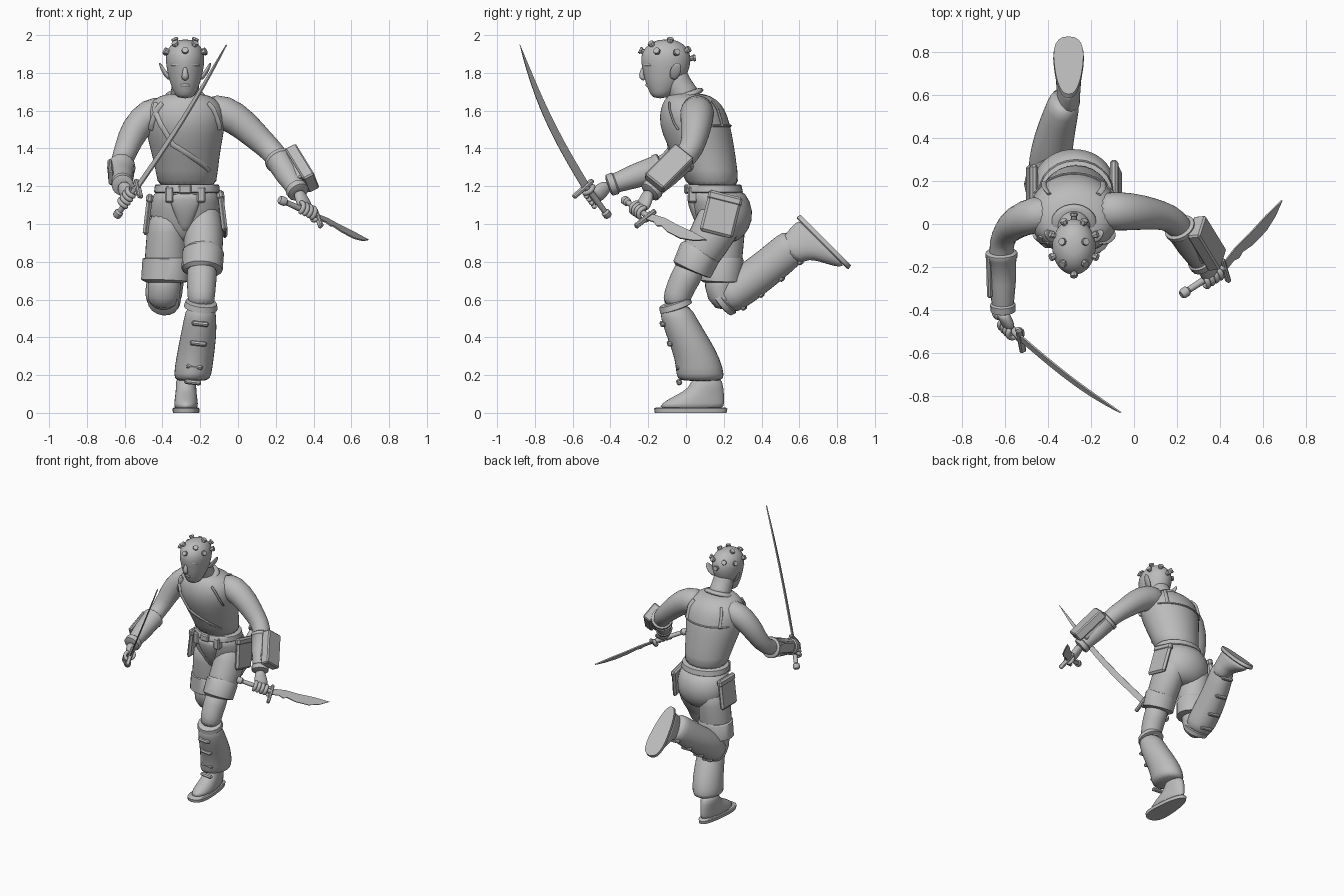
import bpy, bmesh
from math import sin, cos, pi, radians, copysign
from mathutils import Vector, Matrix

X, Y, Z = Vector((1, 0, 0)), Vector((0, 1, 0)), Vector((0, 0, 1))
MID = -.28  # body centre line

if "Cube" in bpy.data.objects:
    bpy.data.objects.remove(bpy.data.objects["Cube"])

grey = bpy.data.materials.new("clay_grey")
grey.use_nodes = True
grey.diffuse_color = (.5, .5, .5, 1)
grey.node_tree.nodes["Principled BSDF"].inputs["Base Color"].default_value = grey.diffuse_color


def finish(name, bm, sub=0, angle=40):
    bmesh.ops.recalc_face_normals(bm, faces=bm.faces)
    mesh = bpy.data.meshes.new(name)
    bm.to_mesh(mesh)
    bm.free()
    mesh.materials.append(grey)
    mesh.shade_smooth()
    mesh.set_sharp_from_angle(angle=radians(180 if sub else angle))
    obj = bpy.data.objects.new(name, mesh)
    bpy.context.scene.collection.objects.link(obj)
    if sub:
        obj.modifiers.new("smooth", "SUBSURF").levels = sub
        obj.modifiers["smooth"].render_levels = sub
    return obj


def frame(axis, hint=X):
    """Rotation whose z follows axis and whose x is near hint."""
    z = Vector(axis).normalized()
    hint = Vector(hint)
    x = (hint - z * hint.dot(z)).normalized()
    return Matrix((x, z.cross(x), z)).transposed()


def loft(name, rings, tilt=True, sub=1, segs=16, hint=X, power=1):
    """Tube through rings (x, y, z, radius[, second radius]); power below 1 squares it."""
    bm = bmesh.new()
    pts = [Vector(r[:3]) for r in rings]
    bend = lambda v: copysign(abs(v) ** power, v)
    loops = []
    for i, r in enumerate(rings):
        axis = pts[min(i + 1, len(pts) - 1)] - pts[max(i - 1, 0)] if tilt else Z
        rot = frame(axis, hint)
        turn = [2 * pi * k / segs for k in range(segs)]
        loops.append([bm.verts.new(pts[i] + rot @ Vector((r[3] * bend(cos(a)), r[-1] * bend(sin(a)), 0)))
                      for a in turn])
    for low, high in zip(loops, loops[1:]):
        for k in range(segs):
            n = (k + 1) % segs
            bm.faces.new((low[k], low[n], high[n], high[k]))
    bm.faces.new(loops[0])
    bm.faces.new(loops[-1])
    return finish(name, bm, sub)


def box(name, center, size, axis=Z, hint=X, bevel=.008):
    bm = bmesh.new()
    bmesh.ops.create_cube(bm, size=1)
    bmesh.ops.scale(bm, vec=size, verts=bm.verts)
    bmesh.ops.bevel(bm, geom=bm.edges[:], offset=bevel, segments=1, affect="EDGES")
    bmesh.ops.transform(bm, matrix=Matrix.Translation(center) @ frame(axis, hint).to_4x4(), verts=bm.verts)
    return finish(name, bm, angle=25)


def blade(name, origin, tip, side, outline):
    """Thin blade: outline points are (along, across)."""
    rot = frame(Vector(tip) - Vector(origin), side)
    bm = bmesh.new()
    for k in (-1, 1):
        bm.faces.new([bm.verts.new(Vector(origin) + rot @ Vector((w, k * .004, u))) for u, w in outline])
    front, back = [list(f.verts) for f in bm.faces]
    for i in range(len(front)):
        j = i - 1
        bm.faces.new((front[i], front[j], back[j], back[i]))
    return finish(name, bm, angle=25)


# Torso, with a sampler so straps can follow its surface
torso = [(MID + .01, .15, 1.17, .158, .135), (MID + .01, .125, 1.28, .163, .15),
         (MID, .075, 1.42, .193, .18), (MID, .045, 1.53, .216, .19), (MID, .035, 1.61, .212, .172),
         (MID, .025, 1.66, .17, .14), (MID, .005, 1.695, .1, .09)]
loft("torso", torso, tilt=False, segs=24)


def strap(name, path, wide=.014, thick=.006):
    """Band over the torso through (angle, height) points."""
    rings = []
    for (a0, z0), (a1, z1) in zip(path, path[1:]):
        for k in range(9):
            f = k / 8
            a, z = radians(a0 + (a1 - a0) * f), z0 + (z1 - z0) * f
            i = max(n for n in range(len(torso) - 1) if torso[n][2] <= z)
            low, high = Vector(torso[i]), Vector(torso[i + 1])
            c = low.lerp(high, (z - low[2]) / (high[2] - low[2]))
            rings.append((c[0] + c[3] * cos(a), c[1] + c[4] * sin(a), z, thick, wide))
    clean = [r for n, r in enumerate(rings) if n == 0 or (Vector(r[:3]) - Vector(rings[n - 1][:3])).length > .002]
    loft(name, clean, sub=0, segs=8, hint=(.3, 1, .1))


strap("chest_strap", [(-145, 1.64), (-110, 1.42), (-45, 1.28)])
strap("vest_back_seam", [(30, 1.52), (150, 1.52)], .006)
for side, a in (("left", 50), ("right", 130)):
    strap(side + "_back_strap", [(a, 1.52), (a, 1.65)])
    strap(side + "_vest_edge", [(-a, 1.64), (-a + (20 if side == "left" else -20), 1.5)])

# Neck, collar and head
loft("neck", [(MID, .02, 1.64, .085), (MID, -.02, 1.7, .075), (MID, -.055, 1.76, .073), (MID, -.07, 1.82, .07)])
loft("collar", [(MID, .005, 1.65, .125, .12), (MID, -.01, 1.68, .108, .105), (MID, -.015, 1.695, .09, .088)])
loft("head", [(MID, -.138, 1.664, .042, .04), (MID, -.125, 1.70, .062, .07), (MID, -.117, 1.75, .082, .1),
              (MID, -.107, 1.8, .094, .12), (MID, -.107, 1.86, .105, .135), (MID, -.107, 1.91, .102, .13),
              (MID, -.105, 1.955, .075, .093), (MID, -.105, 1.978, .03, .04)], tilt=False, segs=20)
loft("nose", [(MID, -.222, 1.835, .01), (MID, -.233, 1.8, .015), (MID, -.238, 1.778, .022, .016),
              (MID, -.215, 1.765, .015)], segs=10)
loft("lips", [(MID - .035, -.19, 1.733, .006), (MID, -.216, 1.737, .011), (MID + .035, -.19, 1.733, .006)],
     segs=8, hint=Z)
for side, s in (("left", 1), ("right", -1)):
    loft(side + "_brow", [(MID + s * .015, -.226, 1.838, .008), (MID + s * .05, -.213, 1.846, .01),
                          (MID + s * .08, -.18, 1.84, .006)], segs=8, hint=Z)
    loft(side + "_ear", [(MID + s * .08, -.07, 1.765, .012, .018), (MID + s * .105, -.06, 1.795, .012, .03),
                         (MID + s * .122, -.05, 1.825, .01, .03), (MID + s * .137, -.04, 1.855, .005, .012)], segs=10)

# Studs over the skull
skull = Vector((MID, -.105, 1.86))
half = [(.45, -.55, .75), (.45, .15, .9), (.9, -.35, .45), (.9, .4, .4), (.4, .8, .5)]
studs = half + [(-x, y, z) for x, y, z in half] + [(0, -1, .5), (0, 1, .15)]
for n, d in enumerate(studs):
    d = Vector(d).normalized()
    foot = skull + Vector((d.x * .1, d.y * .128, d.z * .11))
    loft(f"head_stud_{n}", [(*(foot + d * h), r) for h, r in ((-.012, .013), (.016, .014), (.018, .019), (.03, .017))],
         sub=0, segs=8, hint=(.3, .2, .9) if abs(d.x) > .8 else X)

# Arms: shoulder, elbow, wrist
right_elbow, right_wrist = Vector((-.62, -.08, 1.32)), Vector((-.61, -.42, 1.2))
left_elbow, left_wrist = Vector((.19, .02, 1.38)), Vector((.325, -.2, 1.16))
loft("right_arm", [(-.36, .05, 1.6, .085), (-.47, .045, 1.59, .092), (-.55, .01, 1.5, .08),
                   (-.59, -.03, 1.4, .065), (*right_elbow, .06), (-.62, -.2, 1.28, .055), (*right_wrist, .035)], hint=Y + X)
loft("left_arm", [(-.19, .06, 1.6, .085), (-.07, .06, 1.6, .095), (.04, .055, 1.52, .083),
                  (.13, .04, 1.43, .068), (*left_elbow, .064), (.26, -.08, 1.27, .055), (*left_wrist, .035)], hint=Y)
for side, a, b in (("right", right_elbow, right_wrist), ("left", left_elbow, left_wrist)):
    shape = ((.14, .066), (.16, .075), (.22, .075), (.24, .069), (.55, .064), (.85, .052), (.87, .06), (.96, .058), (.98, .04))
    loft(side + "_bracer", [(*a.lerp(b, f), r) for f, r in shape], sub=0)
guard_dir = left_wrist - left_elbow
box("left_forearm_plate", (.34, -.09, 1.295), (.065, .13, .25), guard_dir, (.8, .15, .5))
box("left_plate_mount", (.3, -.085, 1.285), (.05, .1, .2), guard_dir, (.8, .15, .5))
box("right_forearm_plate", (-.675, -.24, 1.275), (.025, .08, .2), right_wrist - right_elbow, -X)


def sword(side, pommel, guard, tip, grip, wrist, across, outline):
    """Handle, cross guard, blade and the hand that holds it."""
    pommel, guard, grip = Vector(pommel), Vector(guard), Vector(grip)
    u = (guard - pommel).normalized()
    rot = frame(u, across)
    loft(side + "_sword_handle", [(*pommel.lerp(guard, f), r) for f, r in
                                  ((0, .018), (.04, .024), (.14, .024), (.18, .015), (.6, .017), (1, .016))], sub=0, segs=10)
    box(side + "_sword_guard", guard + rot @ Vector((.02, 0, 0)), (.14, .03, .022), u, across, .006)
    blade(side + "_sword_blade", guard, tip, across, outline)
    reach = (wrist - grip) - u * (wrist - grip).dot(u)
    back = reach.normalized()
    knuckle = grip + back * .022
    loft(side + "_hand", [(*wrist.lerp(knuckle, f), a, b) for f, a, b in
                          ((-.2, .03, .03), (.3, .042, .028), (.8, .05, .03), (1.2, .04, .024))], hint=u, segs=12)
    out = u.cross(back)
    for n in range(5):
        spin = 1 if n < 4 else -1  # the last one is the thumb
        base = grip + u * (-.04 + .026 * n)
        arc = [base + (back * cos(t) + out * sin(t) * spin) * .034 for t in (.2, 1, 1.8, 2.6, 3.5)]
        loft(f"{side}_finger_{n}", [(*p, .0145) for p in arc], segs=8, hint=u)


bow = lambda s: .028 * sin(pi * s)
steps = [k / 12 for k in range(13)]
length = .95
sabre = [(length * s, bow(s) - .02 * (1 - s ** 3)) for s in steps]
sabre += [(length * s, bow(s) + .022 * (1 - s ** 4)) for s in reversed(steps[:-1])]
sword("right", (-.645, -.41, 1.04), (-.53, -.53, 1.2), (-.06, -.88, 1.95), (-.58, -.485, 1.14), right_wrist,
      (.2, -.8, -.6), sabre)
sword("left", (.22, -.33, 1.13), (.42, -.2, 1.04), (.69, .1, .91), (.36, -.245, 1.07), left_wrist, (.3, -.65, -.6),
      [(0, -.02), (.1, -.03), (.2, -.022), (.32, -.02), (.43, -.01), (.36, .025), (.28, .045), (.18, .04),
       (.12, .022), (.09, .032), (.06, .018), (0, .022)])

# Shorts, belt and hip gear
loft("shorts_seat", [(MID + .01, .15, 1.2, .165, .14), (MID, .185, 1.12, .187, .162), (MID, .205, 1.02, .192, .155),
                     (MID, .2, .93, .15, .11), (MID, .19, .9, .06, .06)], tilt=False, segs=20)
loft("belt", [(MID + .01, .15, 1.165, .17, .145), (MID + .01, .15, 1.17, .175, .151),
              (MID + .01, .148, 1.205, .17, .146), (MID + .01, .146, 1.21, .162, .14)], tilt=False, sub=0, segs=24)
loft("right_shorts_leg", [(-.37, .19, 1.08, .1, .13), (-.375, .19, .95, .112, .125), (-.38, .19, .82, .115, .11),
                          (-.385, .19, .72, .118, .105)], segs=16)
loft("right_cuff", [(-.38, .19, .82, .118, .11), (-.38, .19, .81, .126, .116), (-.385, .185, .7, .128, .113),
                    (-.385, .185, .69, .1, .09)], sub=0)
loft("left_shorts_leg", [(-.19, .215, 1.1, .1, .13), (-.18, .15, .96, .108, .122), (-.185, .08, .85, .105, .11),
                         (-.19, .04, .77, .1, .1)])
loft("left_cuff", [(-.185, .08, .86, .1, .1), (-.185, .074, .85, .111, .114), (-.19, .032, .76, .109, .108),
                   (-.19, .028, .75, .09, .09)], sub=0)
for side, s in (("left", 1), ("right", -1)):
    lean = (-s * .12, .25 if s > 0 else 0, 1)
    middle = Vector((MID + s * .198, .185, 1.05))
    box(side + "_pocket", middle, (.03, .18, .22), lean, X, .013)
    box(side + "_pocket_flap", middle + Vector(lean) * .085, (.038, .185, .05), lean, X, .012)
box("belt_buckle", (MID, .005, 1.185), (.07, .03, .05))
for x in (MID - .085, MID + .085):
    box("belt_pouch", (x, .035, 1.155), (.045, .05, .085))
loft("front_flap", [(MID, .02, 1.17, .09, .02), (MID, .035, 1.1, .08, .025), (MID, .06, 1.04, .05, .025),
                    (MID, .1, .95, .025, .02)], segs=12)

# Bare knees
loft("left_knee", [(-.19, .04, .8, .085), (-.192, -.01, .7, .08), (-.195, -.045, .63, .075), (-.195, -.06, .55, .07)])
loft("right_knee", [(-.385, .19, .76, .09), (-.39, .18, .67, .09), (-.395, .185, .595, .085), (-.395, .25, .62, .085),
                    (-.39, .32, .69, .08)])

# Shin guards with a rim and a row of buckles along the front edge
left_shin = [(-.195, -.06, .58, .075, .08), (-.2, -.04, .5, .088, .098), (-.21, .01, .4, .098, .112),
             (-.23, .065, .28, .102, .123), (-.24, .075, .2, .102, .13), (-.245, .08, .165, .09, .12)]
right_shin = [(-.395, .19, .585, .09, .085), (-.395, .25, .63, .103, .1), (-.385, .34, .7, .1, .104),
              (-.36, .45, .782, .09, .1), (-.33, .55, .87, .078, .1), (-.32, .59, .9, .068, .09)]
for side, shin, flat in (("left", left_shin, False), ("right", right_shin, True)):
    loft(side + "_shin_guard", shin, tilt=flat)
    start, end = Vector(shin[0][:3]), Vector(shin[-1][:3])
    d = (end - start).normalized()
    top = start + d * .01
    loft(side + "_shin_rim", [(*(top + d * h), r) for h, r in ((-.02, .07), (-.015, .084), (.015, .09), (.02, .075))], sub=0)
    front = frame(d) @ Y
    for n, ring in enumerate(shin[1:-1]):
        box(f"{side}_shin_buckle_{n}", Vector(ring[:3]) + front * ring[4] * .9, (.09, .03, .024), d)


# Boots, modelled flat and then placed
def boot(side, place):
    upper = loft(side + "_boot", [(0, .0, .015, .064, .182), (0, .01, .05, .064, .17), (0, .045, .09, .062, .135),
                                  (0, .085, .13, .06, .09), (0, .085, .2, .065, .08)], tilt=False)
    sole = loft(side + "_sole", [(0, 0, 0, .066, .19), (0, 0, .022, .068, .194), (0, 0, .028, .062, .186)],
                tilt=False, sub=0, segs=24, power=.8)
    for obj in (upper, sole):
        for v in obj.data.vertices:
            v.co.x *= 1 - 1.3 * v.co.y
            v.co = place @ v.co


boot("left", Matrix.Translation((-.275, .025, 0)))
boot("right", Matrix.Translation((-.305, .74, .915)) @ Matrix.Rotation(radians(-225), 4, "X"))
